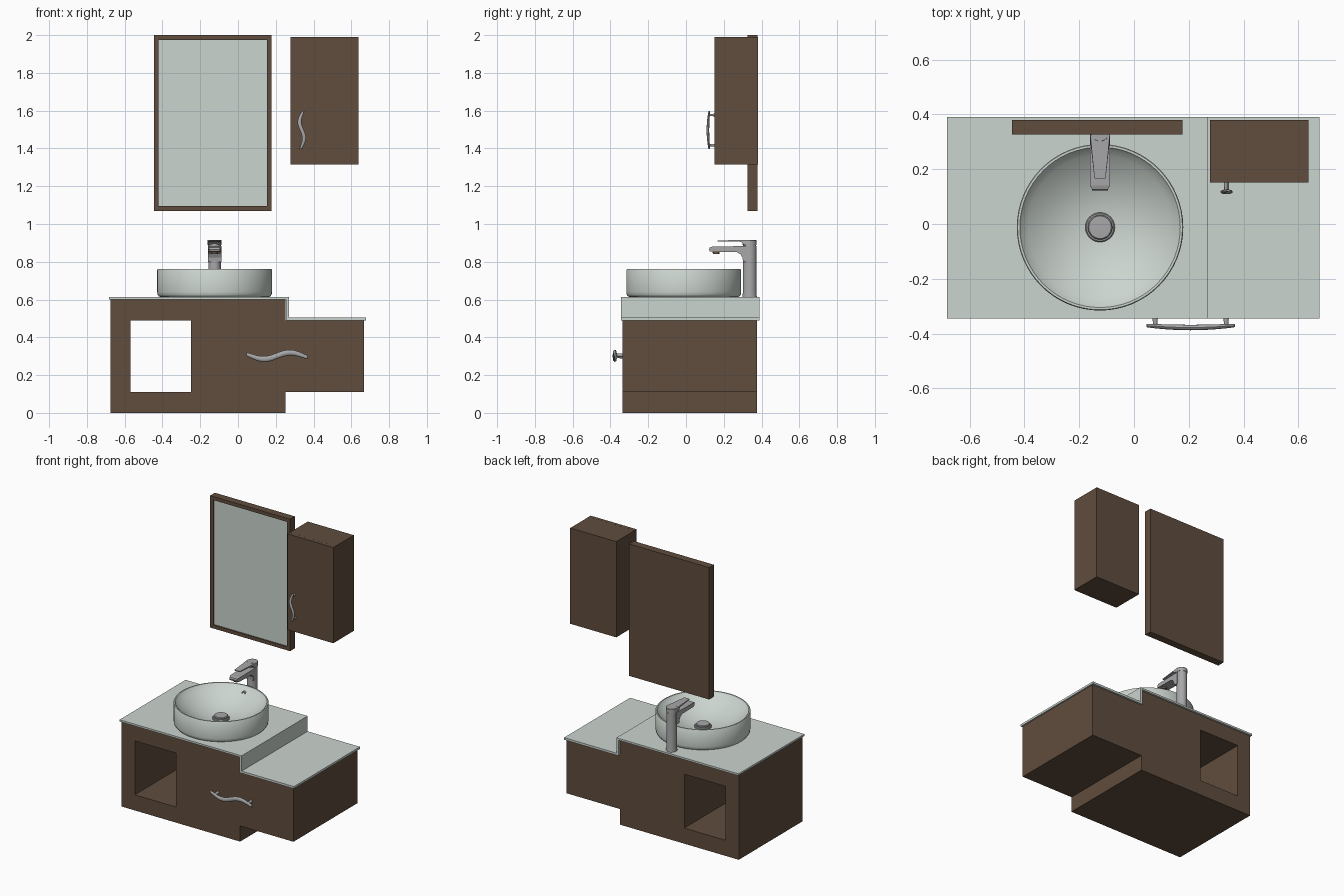
import bpy, bmesh, math
from mathutils import Vector

if "Cube" in bpy.data.objects:
    bpy.data.objects.remove(bpy.data.objects["Cube"])


def material(name, rgb):
    m = bpy.data.materials.new(name)
    m.diffuse_color = (*rgb, 1)
    m.use_nodes = True
    m.node_tree.nodes["Principled BSDF"].inputs["Base Color"].default_value = m.diffuse_color
    return m


WOOD = material("dark_wood", (0.115, 0.074, 0.047))
PALE = material("pale_ceramic", (0.60, 0.66, 0.62))
METAL = material("brushed_metal", (0.39, 0.39, 0.40))
BRONZE = material("bronze", (0.17, 0.10, 0.06))


def finish(name, bm, mats, smooth=False):
    bmesh.ops.recalc_face_normals(bm, faces=bm.faces[:])
    me = bpy.data.meshes.new(name)
    bm.to_mesh(me)
    bm.free()
    ob = bpy.data.objects.new(name, me)
    bpy.context.collection.objects.link(ob)
    for m in mats if isinstance(mats, list) else [mats]:
        me.materials.append(m)
    if smooth:
        bpy.ops.object.select_all(action='DESELECT')
        ob.select_set(True)
        bpy.context.view_layer.objects.active = ob
        bpy.ops.object.shade_smooth_by_angle(angle=math.radians(40))
    return ob


def box_bm(x, y, z):
    bm = bmesh.new()
    bmesh.ops.create_cube(bm, size=1)
    for v in bm.verts:
        v.co = [(a + b) / 2 + c * (b - a) for (a, b), c in zip((x, y, z), v.co)]
    return bm


def box(name, x, y, z, mat):
    return finish(name, box_bm(x, y, z), mat)


def prism(name, pts, axis, lo, hi, mat, width=None):
    """Extrude a 2D outline along x or y; width(y) optionally tapers it in x."""
    bm = bmesh.new()
    mid = (lo + hi) / 2
    rings = []
    for e in (lo, hi):
        ring = []
        for a, z in pts:
            if axis == 'x':
                k = width(a) if width else 1
                ring.append(bm.verts.new((mid + (e - mid) * k, a, z)))
            else:
                ring.append(bm.verts.new((a, e, z)))
        rings.append(ring)
        bm.faces.new(ring)
    n = len(pts)
    for i in range(n):
        j = (i + 1) % n
        bm.faces.new((rings[0][i], rings[0][j], rings[1][j], rings[1][i]))
    return finish(name, bm, mat)


def lathe(name, profile, center, mat, segs=64, sx=1.0, axis='z'):
    """Revolve (radius, height) points; axis 'y' turns the height towards -y."""
    bm = bmesh.new()
    rings = []
    for r, h in profile:
        n = 1 if r == 0 else segs
        ring = []
        for i in range(n):
            a = 2 * math.pi * i / segs
            p = Vector((r * math.cos(a) * sx, r * math.sin(a), h))
            if axis == 'y':
                p = Vector((p.x, -p.z, p.y))
            ring.append(bm.verts.new(p + Vector(center)))
        rings.append(ring)
    for A, B in zip(rings, rings[1:]):
        for i in range(segs):
            j = (i + 1) % segs
            if len(A) == 1:
                bm.faces.new((A[0], B[i], B[j]))
            elif len(B) == 1:
                bm.faces.new((A[i], A[j], B[0]))
            else:
                bm.faces.new((A[i], A[j], B[j], B[i]))
    return finish(name, bm, mat, True)


def wavy_handle(name, center, length, amp, rv, ry, face_y, vertical):
    """Wavy bar with two posts reaching back to the door face."""
    bm = bmesh.new()
    cx, cy, cz = center
    N, S = 32, 12

    def place(u, v, y):
        return (cx + v, y, cz + u) if vertical else (cx + u, y, cz + v)

    def wave(t):
        return amp * math.sin(2 * math.pi * (t - 0.5) / 0.86)

    prev = None
    for i in range(N + 1):
        t = i / N
        k = 0.55 + 0.45 * math.sin(math.pi * t) ** 0.6
        y0 = cy - 0.007 * math.sin(math.pi * t)
        ring = []
        for s in range(S):
            a = 2 * math.pi * s / S
            ring.append(bm.verts.new(place((t - 0.5) * length, wave(t) * (-1 if vertical else 1) + rv * k * math.cos(a),
                                           y0 + ry * k * math.sin(a))))
        if prev:
            for s in range(S):
                q = (s + 1) % S
                bm.faces.new((prev[s], prev[q], ring[q], ring[s]))
        if i in (0, N):
            bm.faces.new(ring)
        prev = ring
    finish(name, bm, METAL, True)
    for i, t in enumerate((0.1, 0.9)):
        x, y, z = place((t - 0.5) * length, wave(t) * (-1 if vertical else 1), face_y)
        lathe(f"{name}_post_{i + 1}", [(0, 0), (ry, 0), (ry * 0.8, face_y - cy), (0, face_y - cy)],
              (x, y, z), METAL, 12, axis='y')


# Vanity cabinet: slabs and post around an open-through bay, plus the drawer block
Y = (-0.336, 0.376)
box("bottom_slab", (-0.675, 0.252), Y, (0, 0.11), WOOD)
box("top_slab", (-0.675, 0.252), Y, (0.49, 0.60), WOOD)
box("left_post", (-0.675, -0.57), Y, (0.11, 0.49), WOOD)
box("drawer_body", (-0.25, 0.668), (-0.30, 0.376), (0.11, 0.49), WOOD)
box("drawer_front", (-0.25, 0.668), (-0.336, -0.30), (0.11, 0.49), WOOD)
wavy_handle("drawer_handle", (0.207, -0.371, 0.302), 0.324, 0.017, 0.016, 0.010, -0.336, False)

# Stepped countertop
prism("countertop", [(-0.682, 0.60), (0.254, 0.60), (0.254, 0.49), (0.678, 0.49), (0.678, 0.505),
                     (0.27, 0.505), (0.27, 0.613), (-0.682, 0.613)], 'y', -0.345, 0.39, PALE)

# Round basin with drain and overflow
SX, SY = -0.124, -0.012
inner = [(0.287 * k / 12, 0.64 + 0.112 * (k / 12) ** 2.2) for k in range(12, -1, -1)]
lathe("basin", [(0, 0.613), (0.285, 0.613), (0.296, 0.617), (0.302, 0.626), (0.304, 0.64), (0.304, 0.757),
                (0.301, 0.761), (0.293, 0.761)] + inner, (SX, SY, 0), PALE)
lathe("drain_ring", [(0, 0.636), (0.054, 0.636), (0.054, 0.652), (0.050, 0.656), (0, 0.656)],
      (SX, SY, 0), METAL, 40)
lathe("drain_plug", [(0, 0.65), (0.044, 0.656), (0.045, 0.664), (0.041, 0.669), (0, 0.671)],
      (SX, SY, 0), METAL, 40)
lathe("overflow_ring", [(0.009, -0.02), (0.015, -0.02), (0.015, 0.012), (0.009, 0.012), (0.009, -0.02)],
      (SX, SY + 0.262, 0.722), METAL, 20, axis='y')
lathe("overflow_hole", [(0, -0.01), (0.0095, -0.01), (0.0095, 0.006), (0, 0.006)],
      (SX, SY + 0.262, 0.722), BRONZE, 20, axis='y')

# Tap: oval column, cap, spout with curved underside, lever and aerator
FY = 0.337
lathe("tap_column", [(0, 0.613), (0.038, 0.613), (0.036, 0.64), (0.036, 0.884), (0, 0.884)],
      (SX, FY, 0), METAL, 32, 0.93)
lathe("tap_cap", [(0, 0.884), (0.034, 0.884), (0.034, 0.888), (0.037, 0.888), (0.037, 0.913),
                  (0.034, 0.916), (0, 0.916)], (SX, FY, 0), METAL, 32)
prism("tap_spout", [(0.335, 0.80), (0.302, 0.80), (0.299, 0.822), (0.289, 0.84), (0.268, 0.851),
                    (0.14, 0.853), (0.126, 0.855), (0.122, 0.866), (0.126, 0.876), (0.14, 0.88), (0.335, 0.884)],
      'x', SX - 0.036, SX + 0.036, METAL, lambda y: 1 if y > 0.135 else 0.8)
prism("tap_lever", [(0.167, 0.907), (0.167, 0.913), (0.34, 0.916), (0.34, 0.889), (0.308, 0.889), (0.29, 0.906)],
      'x', SX - 0.037, SX + 0.037, METAL, lambda y: 0.55 + 0.45 * min(1, (y - 0.167) / 0.15))
lathe("tap_aerator", [(0, 0.841), (0.018, 0.841), (0.019, 0.855), (0, 0.855)], (SX, 0.16, 0), BRONZE, 24)

# Framed mirror: inset front face sunk into the frame
bm = box_bm((-0.446, 0.178), (0.326, 0.379), (1.07, 2.0))
front = min(bm.faces, key=lambda f: f.calc_center_median().y)
bmesh.ops.inset_region(bm, faces=[front], thickness=0.035)
bmesh.ops.inset_region(bm, faces=[front], thickness=0.0005, depth=-0.008)
front.material_index = 1
finish("mirror", bm, [WOOD, PALE])

# Wall cabinet and door
box("wall_cabinet", (0.278, 0.637), (0.175, 0.38), (1.315, 1.99), WOOD)
box("wall_cabinet_door", (0.278, 0.637), (0.152, 0.1745), (1.315, 1.99), WOOD)
wavy_handle("door_handle", (0.338, 0.123, 1.497), 0.20, 0.012, 0.011, 0.007, 0.152, True)
